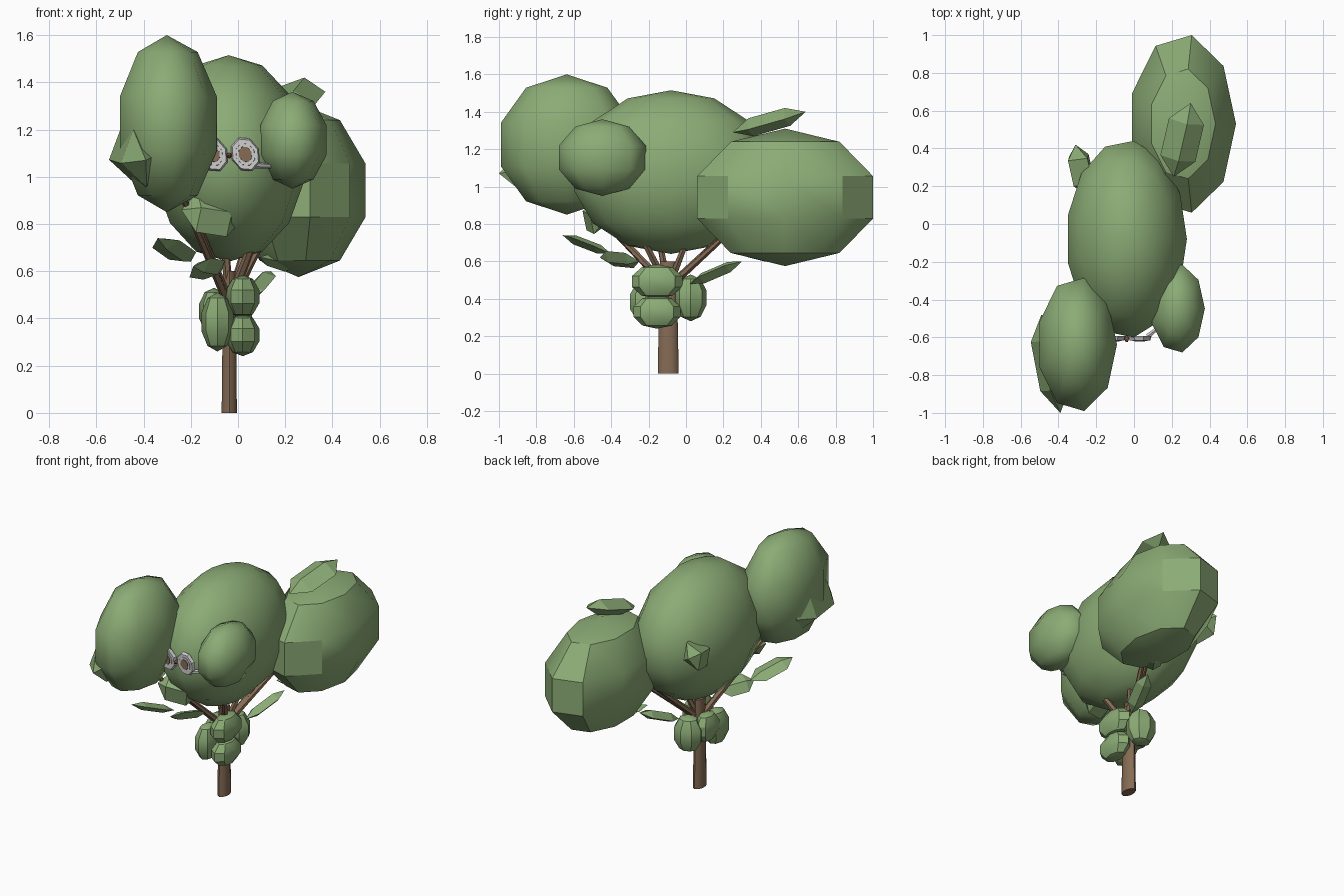
import bpy, bmesh
from math import sin, cos, pi, radians
from mathutils import Vector, Matrix

if "Cube" in bpy.data.objects:
    bpy.data.objects.remove(bpy.data.objects["Cube"])


def material(name, rgb):
    m = bpy.data.materials.new(name)
    m.diffuse_color = (*rgb, 1)
    m.use_nodes = True
    m.node_tree.nodes["Principled BSDF"].inputs["Base Color"].default_value = m.diffuse_color
    return m


GREEN = material("leaf green", (0.26, 0.41, 0.18))
BROWN = material("bark brown", (0.24, 0.15, 0.09))
WHITE = material("pale grey", (0.62, 0.62, 0.62))
NOSE = material("nose red brown", (0.22, 0.08, 0.05))


def finish(name, bm, mat, angle=0):
    bmesh.ops.recalc_face_normals(bm, faces=bm.faces)
    me = bpy.data.meshes.new(name)
    bm.to_mesh(me)
    bm.free()
    me.materials.append(mat)
    ob = bpy.data.objects.new(name, me)
    bpy.context.collection.objects.link(ob)
    if angle:
        bpy.ops.object.select_all(action='DESELECT')
        ob.select_set(True)
        bpy.context.view_layer.objects.active = ob
        bpy.ops.object.shade_smooth_by_angle(angle=radians(angle))
    return ob


def globe(segs, bands):
    """Unit latitude-longitude ball with a vertex column on +x."""
    bm = bmesh.new()
    rows = []
    for i in range(1, bands):
        t = pi / 2 - pi * i / bands
        rows.append([bm.verts.new((cos(t) * cos(2 * pi * j / segs),
                                   cos(t) * sin(2 * pi * j / segs), sin(t)))
                     for j in range(segs)])
    top, bottom = bm.verts.new((0, 0, 1)), bm.verts.new((0, 0, -1))
    for j in range(segs):
        k = (j + 1) % segs
        bm.faces.new((top, rows[0][j], rows[0][k]))
        bm.faces.new((bottom, rows[-1][k], rows[-1][j]))
        for a, b in zip(rows, rows[1:]):
            bm.faces.new((a[j], b[j], b[k], a[k]))
    return bm


def blob(name, lo, hi, segs, bands, angle, mat=GREEN):
    """Ball stretched to fill the box lo..hi."""
    bm = globe(segs, bands)
    for i in range(3):
        c = [v.co[i] for v in bm.verts]
        a, b = min(c), max(c)
        for v in bm.verts:
            v.co[i] = lo[i] + (v.co[i] - a) / (b - a) * (hi[i] - lo[i])
    return finish(name, bm, mat, angle)


def leaf(name, base, tip, side, width, thick):
    """Faceted leaf from base to tip; side is its width direction."""
    a, b = Vector(base), Vector(tip)
    z = (b - a).normalized()
    x = Vector(side)
    x = (x - z * x.dot(z)).normalized()
    y = z.cross(x)
    rot = Matrix((x, y, z)).transposed().to_4x4()
    k = 0.5 / cos(pi / 6)
    bm = globe(4, 3)
    bm.transform(Matrix.Translation((a + b) / 2) @ rot @
                 Matrix.Diagonal((width * k, thick * k, (b - a).length / 2, 1)))
    finish(name, bm, GREEN)


def rod(name, a, b, r1, r2, mat=BROWN, sides=6, flat=1.0):
    a, b = Vector(a), Vector(b)
    d = b - a
    bm = bmesh.new()
    bmesh.ops.create_cone(bm, cap_ends=True, segments=sides, radius1=r1,
                          radius2=r2, depth=d.length)
    bm.transform(Matrix.Translation((a + b) / 2) @
                 d.to_track_quat('Z', 'Y').to_matrix().to_4x4() @
                 Matrix.Diagonal((flat, 1, 1, 1)))
    finish(name, bm, mat, 50)


# Foliage crowns
blob("main_crown", (-.35, -.60, .64), (.28, .44, 1.515), 13, 7, 60)
blob("front_left_crown", (-.50, -.99, .85), (-.09, -.285, 1.60), 9, 5, 60)
blob("front_right_crown", (.095, -.68, .95), (.375, -.215, 1.36), 9, 5, 60)
blob("back_crown", (-.01, .06, .575), (.54, 1.0, 1.31), 9, 5, 33)

# Trunk: oval in plan, slightly tapered
bm = bmesh.new()
bmesh.ops.create_cone(bm, cap_ends=True, segments=10, radius1=1, radius2=.8, depth=.6)
bm.transform(Matrix.Translation((-.037, -.095, .3)) @ Matrix.Diagonal((.034, .056, 1, 1)))
finish("trunk", bm, BROWN, 50)

# Branches reaching into the crowns
for i, (x, y, z) in enumerate([(-.24, -.55, .93), (-.17, -.42, .80), (-.06, -.16, .80),
                               (.06, .04, .80), (.14, .28, .80), (.08, .22, .76),
                               (.17, -.38, 1.0)]):
    rod(f"branch_{i + 1}", (-.037, -.095, .46), (x, y, z), .022, .013)

# Leaf clump round the trunk
for i, (lo, hi) in enumerate([
        ((-.05, -.29, .40), (.09, -.02, .585)),
        ((-.05, -.28, .24), (.09, -.03, .42)),
        ((-.155, -.30, .26), (-.02, -.10, .51)),
        ((-.13, -.06, .28), (.06, .11, .53)),
        ((-.165, -.18, .33), (-.04, .03, .53))]):
    blob(f"clump_{i + 1}", lo, hi, 8, 5, 33)

# Loose leaves: base, tip, width direction, width, thickness
for i, args in enumerate([
        ((-.20, -.40, .64), (-.34, -.66, .74), (1, -.5, .3), .13, .05),
        ((-.07, -.25, .60), (-.19, -.46, .62), (1, -.5, .9), .13, .05),
        ((.04, .02, .48), (.14, .30, .60), (1, -.4, .2), .10, .06),
        ((.09, .28, .66), (.24, .48, .61), (1, -.7, -.1), .10, .05)]):
    leaf(f"small_leaf_{i + 1}", *args)
leaf("front_left_leaf", (-.49, -.48, 1.10), (-.39, -1.0, 1.07), (-.25, 0, 1), .25, .17)
leaf("back_top_leaf", (.21, .25, 1.29), (.30, .64, 1.40), (1, -.25, -.15), .19, .10)
leaf("left_side_leaf", (-.25, .15, 1.08), (-.31, .42, 1.13), (.5, .2, 1), .19, .13)
leaf("chin_leaf", (.02, -.44, .82), (-.24, -.52, .86), (.1, .4, 1), .18, .12)

# Eyes with pale rims, and side arms
for s, side in ((1, "right"), (-1, "left")):
    x = -.037 + s * .068
    for part, mat, r, y in (("rim", WHITE, 1, -.605), ("white", WHITE, .72, -.608),
                            ("pupil", BROWN, .5, -.611)):
        bm = bmesh.new()
        bmesh.ops.create_cone(bm, cap_ends=True, segments=8, radius1=r,
                              radius2=r * .9, depth=.022)
        bm.transform(Matrix.Translation((x, y, 1.095)) @ Matrix.Rotation(pi / 2, 4, 'X') @
                     Matrix.Rotation(pi / 8, 4, 'Z') @ Matrix.Diagonal((.062, .077, 1, 1)))
        finish(f"{side}_eye_{part}", bm, mat)
    rod(f"{side}_arm", (x + s * .04, -.595, 1.05), (x + s * .11, -.54, 1.045), .014, .01, WHITE)

# Nose
blob("nose", (-.05, -.625, 1.078), (-.026, -.59, 1.102), 6, 4, 60, NOSE)
